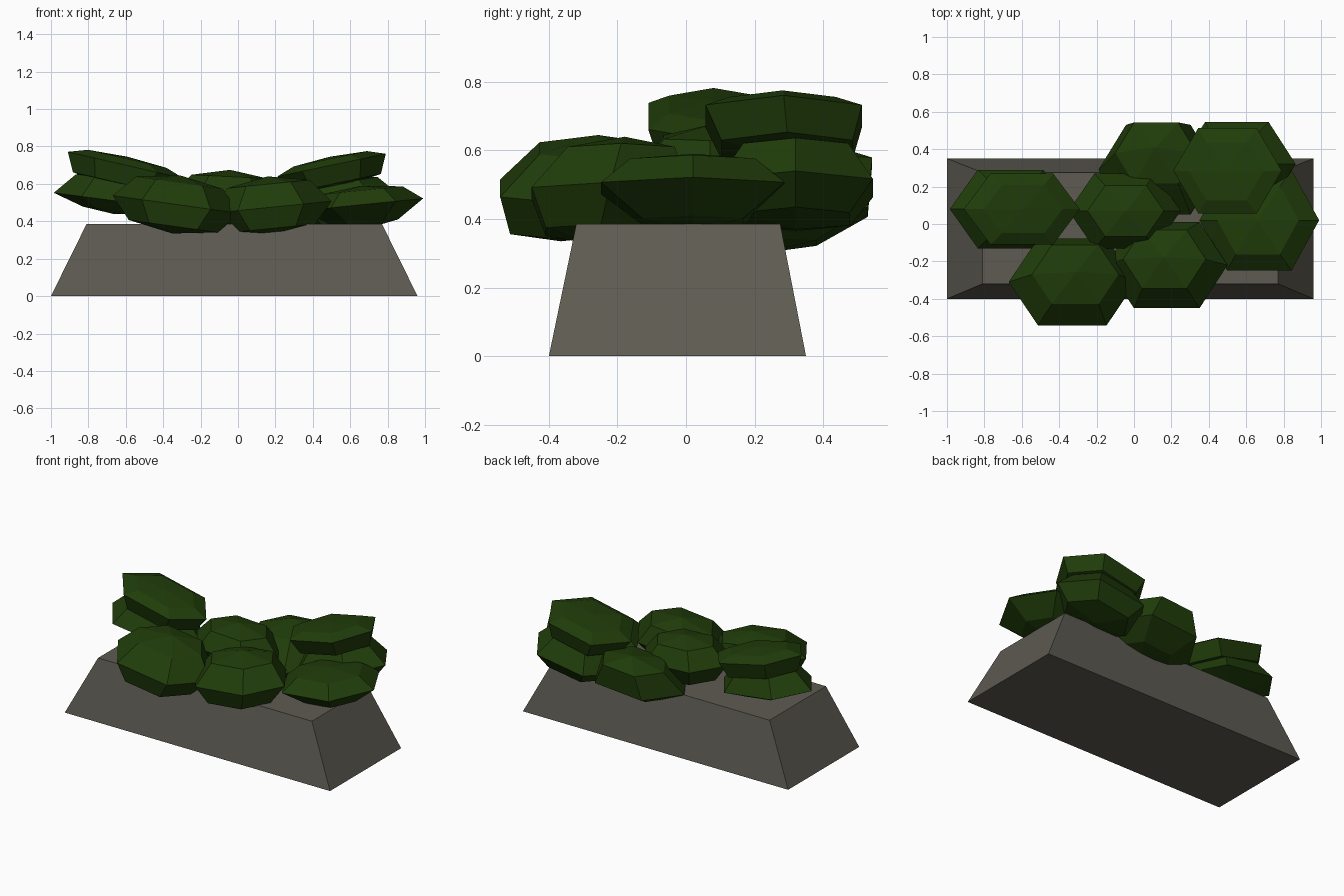
import bpy, bmesh, math

if "Cube" in bpy.data.objects:
    bpy.data.objects.remove(bpy.data.objects["Cube"])


def material(name, rgb):
    m = bpy.data.materials.new(name)
    m.diffuse_color = (*rgb, 1)
    m.use_nodes = True
    m.node_tree.nodes["Principled BSDF"].inputs["Base Color"].default_value = m.diffuse_color
    return m


STONE = material("warm grey stone", (0.112, 0.105, 0.085))
LEAF = material("dark leaf green", (0.0145, 0.046, 0.003))


def finish(name, bm, mat):
    bmesh.ops.recalc_face_normals(bm, faces=bm.faces)
    me = bpy.data.meshes.new(name)
    bm.to_mesh(me)
    bm.free()
    me.materials.append(mat)
    bpy.context.collection.objects.link(bpy.data.objects.new(name, me))


def planter():
    """Trough with four sloping sides."""
    bm = bmesh.new()
    rings = []
    for x0, x1, y0, y1, z in ((-1, .96, -.40, .35, 0), (-.81, .77, -.32, .275, .385)):
        rings.append([bm.verts.new((x, y, z)) for x, y in
                      ((x0, y0), (x1, y0), (x1, y1), (x0, y1))])
    for i in range(4):
        j = (i + 1) % 4
        bm.faces.new((rings[0][i], rings[0][j], rings[1][j], rings[1][i]))
    bm.faces.new(rings[0])
    bm.faces.new(rings[1])
    finish("planter", bm, STONE)


def clump(name, cx, cy, cz, rx, ry, up, down, sx, lean=0, low=.7):
    """Six-sided faceted pillow; rim slopes by sx along x, axis leans along y."""
    bm = bmesh.new()

    def vert(x, y, z):
        return bm.verts.new((cx + x - sx * z, cy + y + lean * z, cz + z + sx * x))

    hexagon = [(1, 0), (.54, 1), (-.54, 1), (-1, 0), (-.54, -1), (.54, -1)]
    rings = [[vert(rx * s * x, ry * s * y, h) for x, y in hexagon]
             for s, h in ((low, -.75 * down), (1, 0), (.68, .75 * up))]
    bottom, top = vert(0, 0, -down), vert(0, 0, up)
    for i in range(6):
        j = (i + 1) % 6
        for a, b in zip(rings, rings[1:]):
            bm.faces.new((a[i], a[j], b[j], b[i]))
        bm.faces.new((rings[0][j], rings[0][i], bottom))
        bm.faces.new((rings[2][i], rings[2][j], top))
    finish(name, bm, LEAF)


planter()

# Leaf clumps: centre, half sizes, height above and below the rim, slope,
# then lean along y and lower ring size
for args in (
    ("front_left_clump", -.33, -.31, .49, .34, .232, .155, .155, -.14, .35),
    ("front_right_clump", .175, -.22, .475, .325, .23, .165, .15, .10, .25),
    ("centre_clump", -.05, .07, .53, .30, .20, .145, .15, -.05),
    ("right_clump", .67, .02, .49, .32, .268, .10, .13, .10, 0, .55),
    ("back_clump", .13, .29, .42, .32, .24, .20, .12, .08, .6, .6),
    ("back_right_lower_clump", .55, .32, .49, .315, .225, .15, .12, .16),
    ("back_right_upper_clump", .50, .285, .70, .29, .228, .045, .13, .21, -.1, .84),
    ("left_lower_clump", -.66, .08, .51, .325, .21, .15, .07, -.13, 0, .5),
    ("left_upper_clump", -.60, .08, .70, .31, .19, .045, .13, -.23, 0, .84),
):
    clump(*args)
